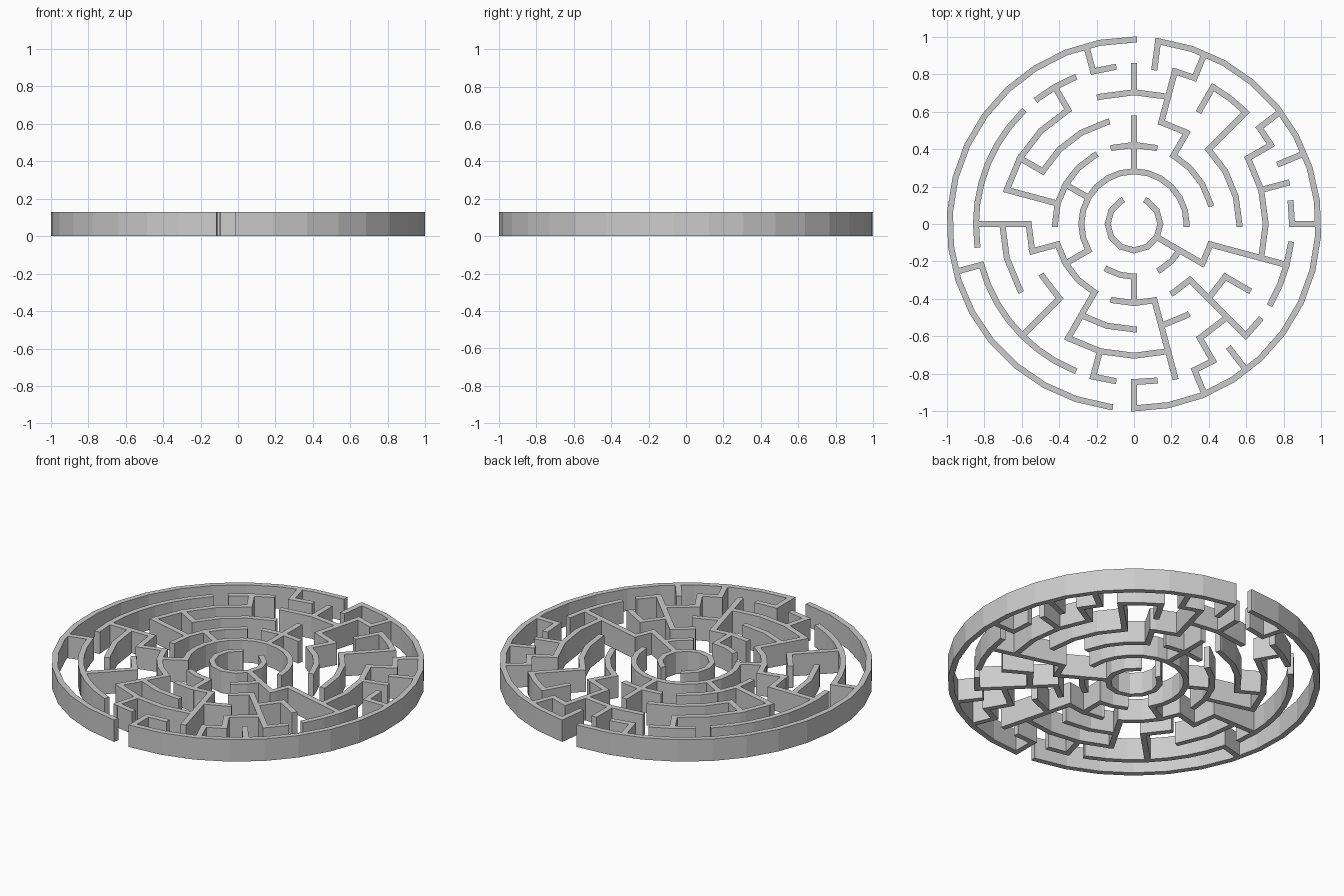
import bpy, bmesh
from math import sin, cos, radians, ceil

if "Cube" in bpy.data.objects:
    bpy.data.objects.remove(bpy.data.objects["Cube"])

PITCH, THICK, HEIGHT = 0.1407, 0.032, 0.13
# facet angle of each ring, innermost first
STEP = {1: 30, 2: 15, 3: 15, 4: 15, 5: 15, 6: 7.5, 7: 10.8}


def polar(r, a):
    """Point at radius r, a degrees clockwise from +y."""
    return r * sin(radians(a)), r * cos(radians(a))


def extrude_strip(bm, left, right):
    """Closed wall from matching left / right plan outlines."""
    rows = [[bm.verts.new((p[0], p[1], z)) for p, z in
             ((l, 0), (r, 0), (r, HEIGHT), (l, HEIGHT))] for l, r in zip(left, right)]
    for a, b in zip(rows, rows[1:]):
        for i in range(4):
            j = (i + 1) % 4
            bm.faces.new((a[i], a[j], b[j], b[i]))
    bm.faces.new(rows[0])
    bm.faces.new(rows[-1][::-1])


def arc_wall(bm, ring, a0, a1):
    r, h = ring * PITCH, THICK / 2
    n = ceil((a1 - a0) / STEP[ring] - 0.05)
    angles = [a0 + (a1 - a0) * i / n for i in range(n + 1)]
    inner = [polar(r - h, a) for a in angles]
    outer = [polar(r + h, a) for a in angles]

    # square end caps, half a wall thickness long
    def cap(p, a, s):
        return p[0] + s * h * cos(radians(a)), p[1] - s * h * sin(radians(a))
    for pts in (inner, outer):
        first, last = cap(pts[0], a0, -1), cap(pts[-1], a1, 1)
        pts.insert(0, first)
        pts.append(last)
    extrude_strip(bm, inner, outer)


def spoke_wall(bm, a, ring0, ring1):
    h = THICK / 2
    r0 = ring0 * PITCH - h
    r1 = ring1 * PITCH + (h if ring1 < 7 else 0.004)
    ux, uy = sin(radians(a)), cos(radians(a))
    left = [(r * ux - h * uy, r * uy + h * ux) for r in (r0, r1)]
    right = [(r * ux + h * uy, r * uy - h * ux) for r in (r0, r1)]
    extrude_strip(bm, left, right)


def finish(bm, name):
    bmesh.ops.recalc_face_normals(bm, faces=bm.faces)
    me = bpy.data.meshes.new(name)
    bm.to_mesh(me)
    bm.free()
    bpy.context.collection.objects.link(bpy.data.objects.new(name, me))


# ring walls: spans in steps of 7.5 degrees, clockwise from +y
RINGS = {
    7: [(1, 24), (25, 48)],
    6: [(2, 3), (4, 6), (7, 8), (11, 12), (13, 16), (17, 18), (20, 21), (23, 24),
        (25, 26), (27, 34), (35, 42), (43, 45), (46, 47)],
    5: [(-2, 2), (8, 14), (18, 20), (22, 28), (32, 36), (38, 44)],
    4: [(2, 4), (6, 12), (16, 18), (20, 22), (24, 28), (30, 32), (34, 36), (40, 46)],
    3: [(-2, 2), (4, 10), (14, 16), (18, 20), (22, 26), (28, 34), (36, 44)],
    2: [(-16, 12), (16, 20), (24, 28)],
    1: [(4, 44)],
}
for ring, spans in RINGS.items():
    bm = bmesh.new()
    for a0, a1 in spans:
        arc_wall(bm, ring, a0 * 7.5, a1 * 7.5)
    finish(bm, "outer_wall" if ring == 7 else f"ring_walls_{ring}")

# spoke walls: (inner ring, outer ring) -> angles in the same steps
SPOKES = {
    (6, 7): [1, 3, 7, 9, 12, 19, 21, 24, 34, 46],
    (5, 6): [0, 4, 8, 10, 20, 26, 44],
    (4, 6): [2, 6, 30, 36],
    (3, 6): [14, 18, 22],
    (3, 5): [28, 38],
    (4, 5): [16, 40],
    (3, 4): [4, 34],
    (2, 4): [0],
    (2, 3): [24, 32, 40],
    (1, 3): [16],
}
bm = bmesh.new()
for (r0, r1), steps in SPOKES.items():
    for s in steps:
        spoke_wall(bm, s * 7.5, r0, r1)
finish(bm, "spoke_walls")
